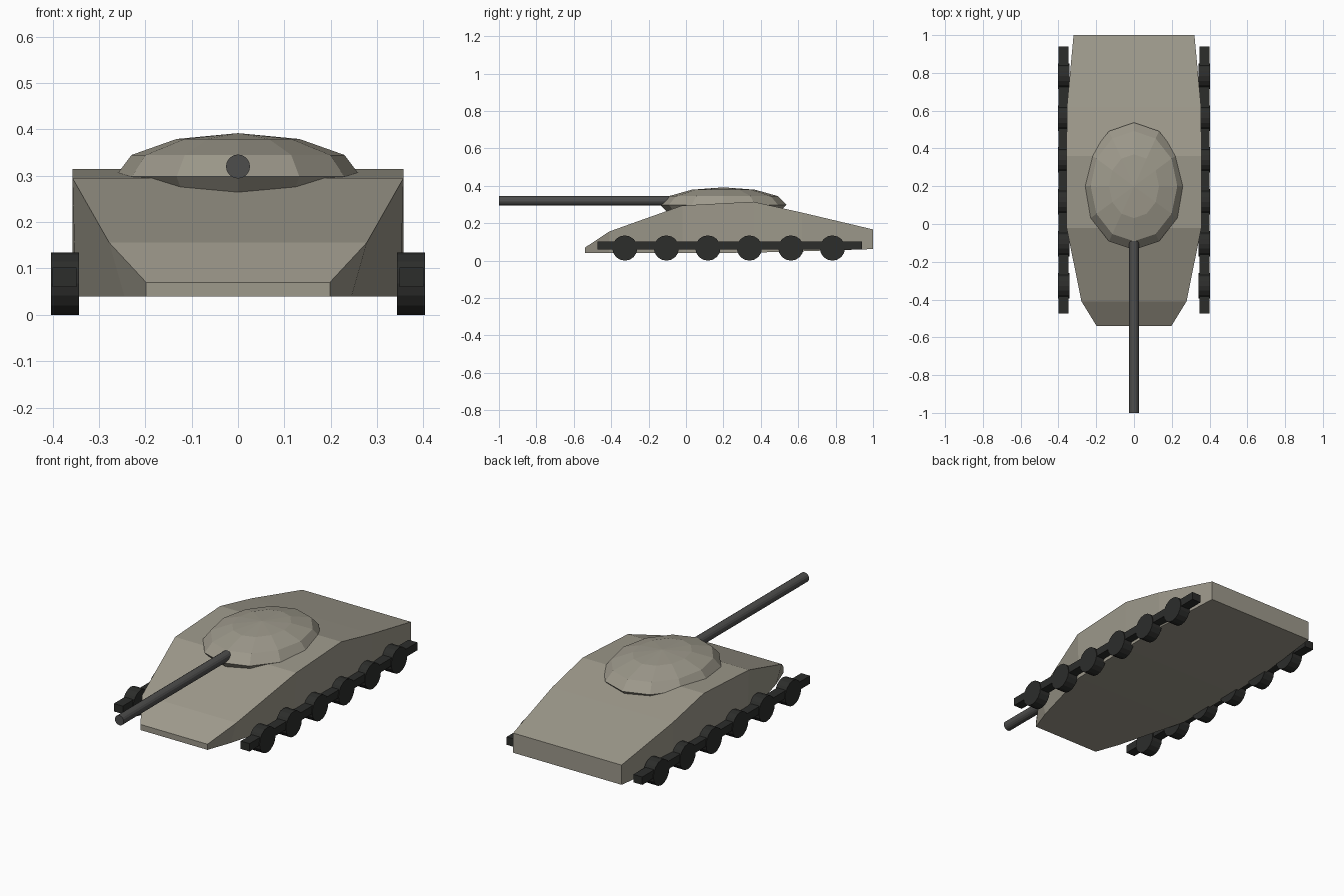
import bpy, bmesh, math
from mathutils import Matrix

if "Cube" in bpy.data.objects:
    bpy.data.objects.remove(bpy.data.objects["Cube"])


def material(name, rgb):
    m = bpy.data.materials.new(name)
    m.diffuse_color = (*rgb, 1)
    m.use_nodes = True
    m.node_tree.nodes["Principled BSDF"].inputs["Base Color"].default_value = m.diffuse_color
    return m


ARMOUR = material("armour", (0.34, 0.32, 0.26))
STEEL = material("gun_steel", (0.075, 0.075, 0.073))
RUBBER = material("rubber", (0.025, 0.026, 0.024))


def finish(name, bm, mat):
    bmesh.ops.recalc_face_normals(bm, faces=bm.faces)
    me = bpy.data.meshes.new(name)
    bm.to_mesh(me)
    bm.free()
    me.materials.append(mat)
    ob = bpy.data.objects.new(name, me)
    bpy.context.collection.objects.link(ob)
    return ob


def cylinder(name, radius, length, sides, axis, loc, mat):
    bm = bmesh.new()
    rot = Matrix.Rotation(math.pi / 2, 4, axis)
    bmesh.ops.create_cone(bm, cap_ends=True, segments=sides, radius1=radius,
                          radius2=radius, depth=length,
                          matrix=Matrix.Translation(loc) @ rot)
    return finish(name, bm, mat)


# Hull: lofted sections (y, bottom half width, bottom z, top half width, top z)
sections = [
    (-0.54, 0.198, 0.04, 0.198, 0.07),
    (-0.41, 0.245, 0.04, 0.278, 0.156),
    (-0.02, 0.35, 0.04, 0.357, 0.295),
    (0.36, 0.357, 0.043, 0.357, 0.315),
    (0.62, 0.355, 0.05, 0.355, 0.257),
    (1.00, 0.32, 0.062, 0.32, 0.167),
]
bm = bmesh.new()
rings = [[bm.verts.new(p) for p in ((-b, y, zb), (b, y, zb), (t, y, zt), (-t, y, zt))]
         for y, b, zb, t, zt in sections]
for r0, r1 in zip(rings, rings[1:]):
    for i in range(4):
        j = (i + 1) % 4
        bm.faces.new((r0[i], r0[j], r1[j], r1[i]))
bm.faces.new(rings[0])
bm.faces.new(rings[-1])
finish("hull", bm, ARMOUR)

# Turret: flattened low-poly dome
bm = bmesh.new()
bmesh.ops.create_uvsphere(bm, u_segments=12, v_segments=6, radius=1,
                          matrix=Matrix.Translation((0, 0.2, 0.298))
                          @ Matrix.Diagonal((0.265, 0.337, 0.094, 1)))
finish("turret", bm, ARMOUR)

# Gun barrel
cylinder("gun_barrel", 0.026, 1.0, 16, 'X', (0, -0.5, 0.32), STEEL)

# Running gear on both sides
for side, s in (("left", -1), ("right", 1)):
    bm = bmesh.new()
    bmesh.ops.create_cube(bm, size=1, matrix=Matrix.Translation((s * 0.374, 0.233, 0.081))
                          @ Matrix.Diagonal((0.052, 1.414, 0.042, 1)))
    finish(side + "_track_bar", bm, RUBBER)
    for i in range(6):
        cylinder(f"{side}_wheel_{i + 1}", 0.0675, 0.061, 16, 'Y',
                 (s * 0.373, -0.327 + 0.222 * i, 0.0675), RUBBER)
